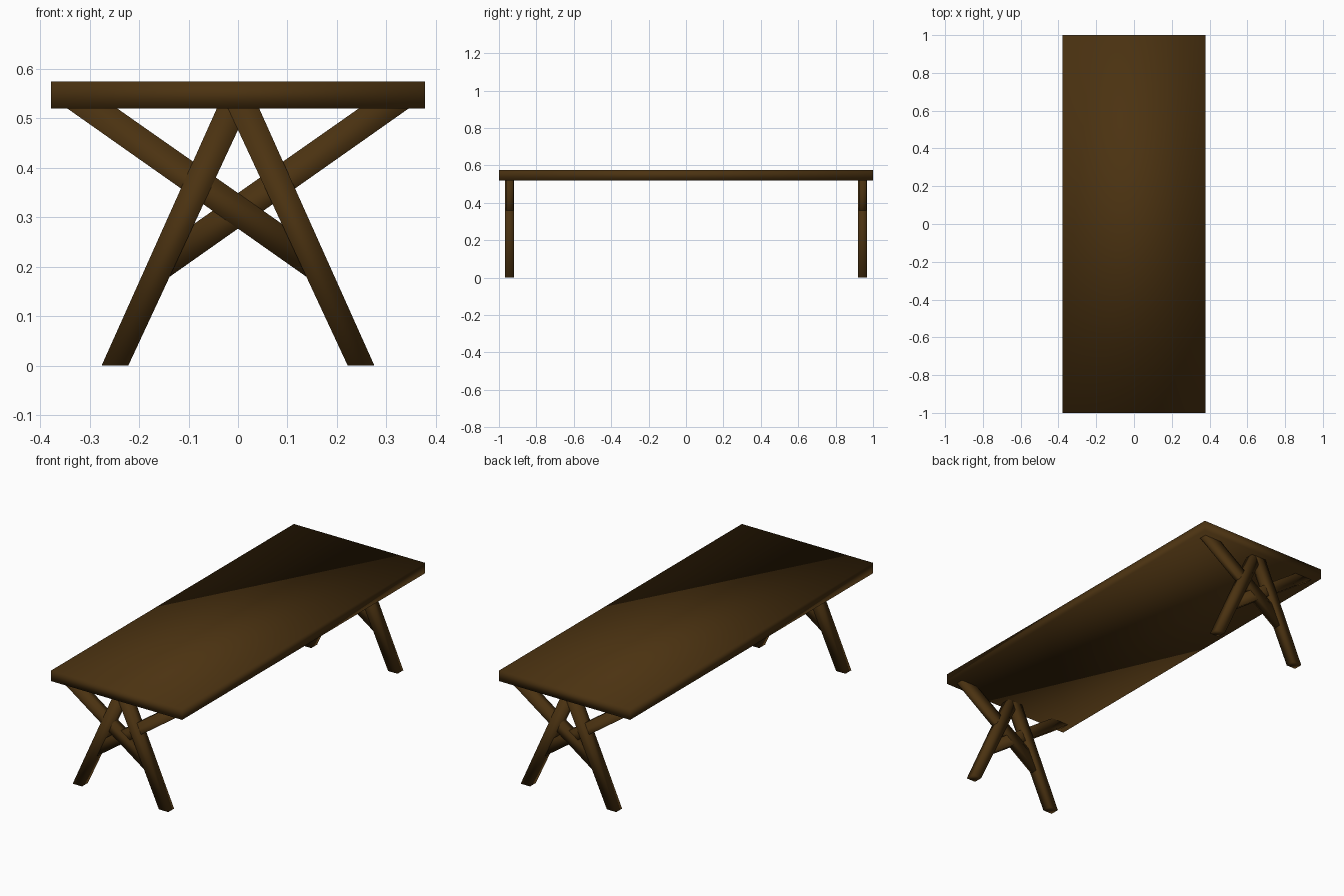
import bpy
import bmesh

# Remove the default cube
cube = bpy.data.objects.get("Cube")
if cube:
    bpy.data.objects.remove(cube, do_unlink=True)

# Single dark wood colour
wood = bpy.data.materials.new("dark_brown_wood")
wood.use_nodes = True
colour = (0.070, 0.032, 0.0055, 1)
wood.diffuse_color = colour
wood.node_tree.nodes["Principled BSDF"].inputs["Base Color"].default_value = colour

TOP_Z = 0.575
UNDER_Z = 0.52


def beam(name, outline, y, depth):
    """Extrude an outline in the x-z plane along y, shaded softly all round."""
    mesh = bpy.data.meshes.new(name)
    bm = bmesh.new()
    face = bm.faces.new([bm.verts.new((px, y - depth / 2, pz)) for px, pz in outline])
    result = bmesh.ops.extrude_face_region(bm, geom=[face])
    moved = [v for v in result["geom"] if isinstance(v, bmesh.types.BMVert)]
    bmesh.ops.translate(bm, verts=moved, vec=(0, depth, 0))
    bmesh.ops.recalc_face_normals(bm, faces=bm.faces)
    for f in bm.faces:
        f.smooth = True
    bm.to_mesh(mesh)
    bm.free()
    mesh.materials.append(wood)
    obj = bpy.data.objects.new(name, mesh)
    bpy.context.collection.objects.link(obj)


# Tabletop slab
beam("tabletop", [(-0.378, UNDER_Z), (0.378, UNDER_Z), (0.378, TOP_Z), (-0.378, TOP_Z)], 0, 2)

# Trestles: A-shaped legs with crossed braces, the back one turned half round
leg = [(0.276, 0), (0.222, 0), (-0.020, UNDER_Z), (0.043, UNDER_Z)]
brace = [(-0.345, UNDER_Z), (0.138, 0.18), (0.160, 0.237), (-0.244, UNDER_Z)]
for end, turn in (("front", 1), ("back", -1)):
    for side, mirror in (("left", 1), ("right", -1)):
        sx = mirror * turn
        nudge = 0.0006 * mirror  # keeps crossing faces apart
        y = -turn * (0.944 + nudge)
        beam(f"{end}_{side}_leg", [(px * sx, pz) for px, pz in leg], y, 0.048)
        beam(f"{end}_{side}_brace", [(px * sx, pz) for px, pz in brace], y, 0.040)
